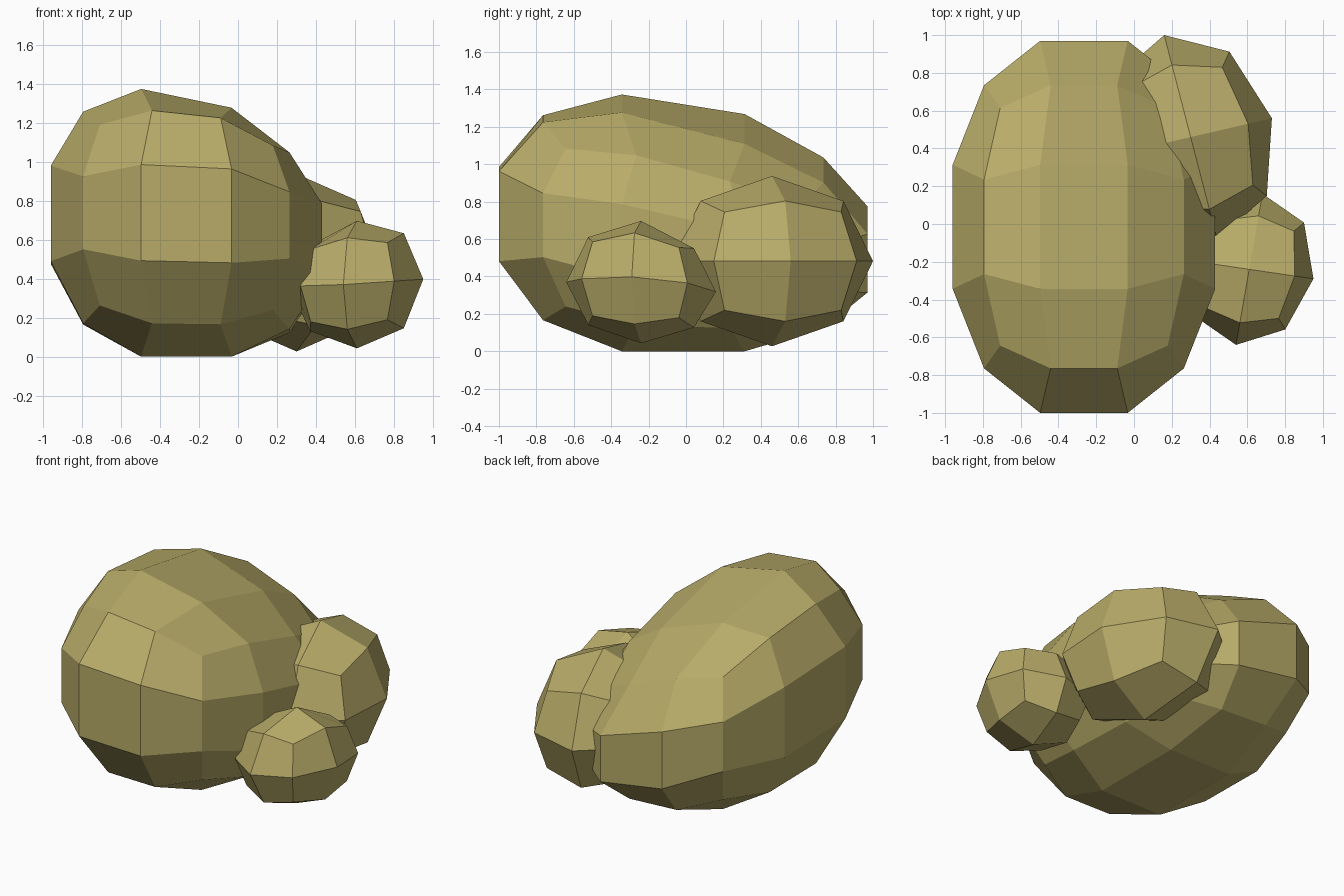
import bpy, bmesh
from mathutils import Vector

if "Cube" in bpy.data.objects:
    bpy.data.objects.remove(bpy.data.objects["Cube"])

mat = bpy.data.materials.new("ochre_stone")
mat.diffuse_color = (0.48, 0.41, 0.14, 1)
mat.use_nodes = True
mat.node_tree.nodes["Principled BSDF"].inputs["Base Color"].default_value = mat.diffuse_color


def boulder(name, segments, centre, x_axis, y_axis, height, lean):
    """Faceted cube-sphere, stretched along two ground axes, its height varied by lean(x, y)."""
    bm = bmesh.new()
    bmesh.ops.create_cube(bm, size=2)
    bmesh.ops.subdivide_edges(bm, edges=bm.edges[:], cuts=segments - 1, use_grid_fill=True)
    for v in bm.verts:
        v.co.normalize()
    reach = max(v.co.z for v in bm.verts)
    c, u, w = Vector(centre), Vector((*x_axis, 0)), Vector((*y_axis, 0))
    for v in bm.verts:
        x, y, z = v.co / reach
        p = c + u * x + w * y
        p.z = (c.z + height * z) * lean(x, y)
        v.co = p
    bmesh.ops.recalc_face_normals(bm, faces=bm.faces[:])
    mesh = bpy.data.meshes.new(name)
    bm.to_mesh(mesh)
    bm.free()
    mesh.materials.append(mat)
    ob = bpy.data.objects.new(name, mesh)
    bpy.context.collection.objects.link(ob)
    return ob


# Large boulder, sloping down towards the back right
boulder("large_boulder", 3, (-0.265, -0.015, 0.71), (0.695, 0), (0, 0.985), 0.71,
        lambda x, y: 0.885 - 0.135 * x - 0.144 * y - 0.10 * x * y)

# Medium boulder, turned slightly, at the back right
boulder("medium_boulder", 2, (0.30, 0.46, 0.482), (0.43, 0.10), (-0.14, 0.54), 0.455,
        lambda x, y: 1.0)

# Small boulder at the front right, leaning down towards the back
boulder("small_boulder", 2, (0.61, -0.24, 0.37), (0.34, -0.05), (0.07, 0.40), 0.327,
        lambda x, y: 1 + 0.075 * x - 0.07 * y - 0.07 * y * y + 0.04 * x * y)
